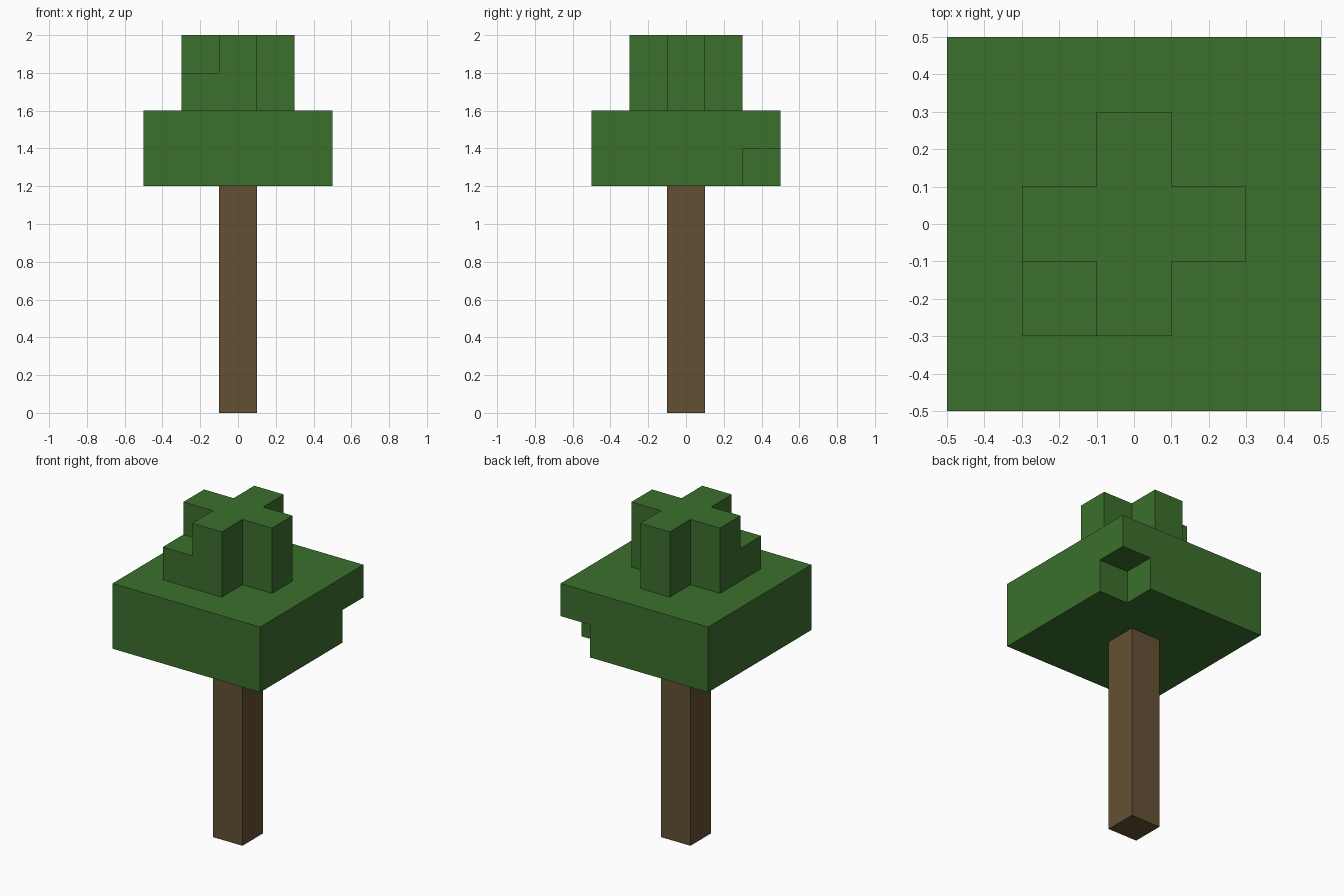
import bpy
import bmesh

default_cube = bpy.data.objects.get("Cube")
if default_cube:
    bpy.data.objects.remove(default_cube, do_unlink=True)

UNIT = 0.2  # edge length of one block


def make_material(name, rgb):
    mat = bpy.data.materials.new(name)
    mat.use_nodes = True
    color = (*rgb, 1.0)
    mat.diffuse_color = color
    bsdf = next(n for n in mat.node_tree.nodes if n.type == "BSDF_PRINCIPLED")
    bsdf.inputs["Base Color"].default_value = color
    return mat


def make_prism(name, outline, bottom, top, mat):
    """Extrude a flat outline upwards; all measures are in blocks."""
    bm = bmesh.new()
    base = bm.faces.new([bm.verts.new((x * UNIT, y * UNIT, bottom * UNIT)) for x, y in outline])
    lifted = bmesh.ops.extrude_face_region(bm, geom=[base], use_keep_orig=True)["geom"]
    verts = [v for v in lifted if isinstance(v, bmesh.types.BMVert)]
    bmesh.ops.translate(bm, verts=verts, vec=(0, 0, (top - bottom) * UNIT))
    bmesh.ops.recalc_face_normals(bm, faces=bm.faces)
    mesh = bpy.data.meshes.new(name)
    bm.to_mesh(mesh)
    bm.free()
    mesh.materials.append(mat)
    obj = bpy.data.objects.new(name, mesh)
    bpy.context.collection.objects.link(obj)
    return obj


def rectangle(x0, y0, x1, y1):
    return [(x0, y0), (x1, y0), (x1, y1), (x0, y1)]


def cross(inner, outer):
    """Plus-shaped outline: one arm repeated in four quarter turns."""
    points = []
    arm = [(outer, -inner), (outer, inner), (inner, inner)]
    for _ in range(4):
        points += arm
        arm = [(-y, x) for x, y in arm]
    return points


bark = make_material("bark_brown", (0.127, 0.081, 0.033))
leaf = make_material("leaf_green", (0.045, 0.162, 0.026))

# Trunk
make_prism("trunk", rectangle(-0.5, -0.5, 0.5, 0.5), 0, 6, bark)

# Wide canopy with one block missing from the lower back left corner
canopy = make_prism("lower_canopy", rectangle(-2.5, -2.5, 2.5, 2.5), 6, 8, leaf)
cutter = make_prism("corner_cutter", rectangle(1.5, 1.5, 3, 3), 5, 7, leaf)
cutter.hide_render = True
notch = canopy.modifiers.new("corner_notch", "BOOLEAN")
notch.operation = "DIFFERENCE"
notch.solver = "EXACT"
notch.object = cutter
bpy.context.view_layer.objects.active = canopy
bpy.ops.object.modifier_apply(modifier=notch.name)
bpy.data.objects.remove(cutter, do_unlink=True)

# Cross-shaped crown and the single block tucked in its front right corner
make_prism("crown", cross(0.5, 1.5), 8, 10, leaf)
make_prism("crown_corner_block", rectangle(-1.5, -1.5, -0.5, -0.5), 8, 9, leaf)
